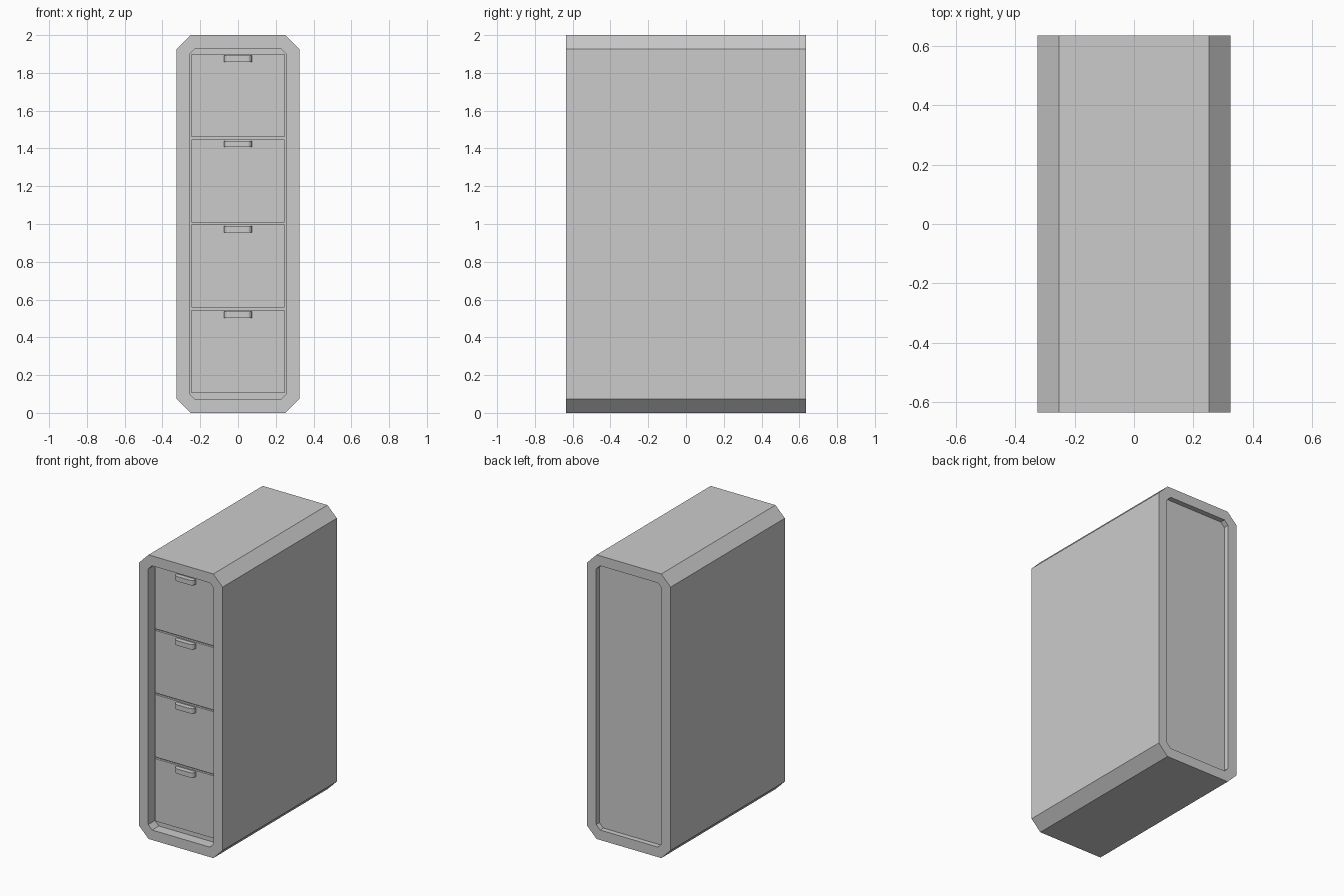
import bpy, bmesh, math

if "Cube" in bpy.data.objects:
    bpy.data.objects.remove(bpy.data.objects["Cube"])

HALF_DEPTH = 0.635
FRONT_RECESS = 0.075
BACK_RECESS = 0.037
DRAWER_FACE = -HALF_DEPTH + 0.06


def finish(bm, name):
    bmesh.ops.recalc_face_normals(bm, faces=bm.faces)
    mesh = bpy.data.meshes.new(name)
    bm.to_mesh(mesh)
    bm.free()
    ob = bpy.data.objects.new(name, mesh)
    bpy.context.collection.objects.link(ob)
    return ob


def octagon(bm, hx, hz, c, y):
    """Chamfered rectangle around z = 1, in the plane at y."""
    pts = [(hx, hz - c), (hx - c, hz), (c - hx, hz), (-hx, hz - c),
           (-hx, c - hz), (c - hx, -hz), (hx - c, -hz), (hx, c - hz)]
    return [bm.verts.new((x, y, 1 + z)) for x, z in pts]


# Cabinet shell: chamfered tube with a recess at the front and the back
bm = bmesh.new()
outer = (0.325, 1.0, 0.073)
inner = (0.255, 0.93, 0.03)
rings = [octagon(bm, *size, y) for size, y in (
    (inner, -HALF_DEPTH + FRONT_RECESS), (inner, -HALF_DEPTH),
    (outer, -HALF_DEPTH), (outer, HALF_DEPTH),
    (inner, HALF_DEPTH), (inner, HALF_DEPTH - BACK_RECESS))]
for a, b in zip(rings, rings[1:]):
    for i in range(8):
        j = (i + 1) % 8
        bm.faces.new((a[i], a[j], b[j], b[i]))
bm.faces.new(rings[0])
bm.faces.new(rings[-1])
finish(bm, "cabinet_shell")


def drawer_front(name, top, height=0.44, half_width=0.245):
    bm = bmesh.new()
    bmesh.ops.create_cube(bm, size=1)
    back = -HALF_DEPTH + FRONT_RECESS + 0.005
    for v in bm.verts:
        v.co.x *= 2 * half_width
        v.co.y = DRAWER_FACE if v.co.y < 0 else back
        v.co.z = top if v.co.z > 0 else top - height
    finish(bm, name)


def handle(name, top, height=0.034, half_width=0.075, reach=0.034, radius=0.026):
    """Pull bar with rounded outer corners, extruded downwards."""
    bm = bmesh.new()
    pts = [(-half_width, DRAWER_FACE + 0.005)]
    for side in (-1, 1):
        arc = [math.radians(22.5 * i) for i in range(5)]
        if side == 1:
            arc.reverse()
        for t in arc:
            pts.append((side * (half_width - radius + radius * math.cos(t)),
                        DRAWER_FACE - reach + radius - radius * math.sin(t)))
    pts.append((half_width, DRAWER_FACE + 0.005))
    face = bm.faces.new([bm.verts.new((x, y, top)) for x, y in pts])
    ext = bmesh.ops.extrude_face_region(bm, geom=[face], use_keep_orig=True)
    for v in ext["geom"]:
        if isinstance(v, bmesh.types.BMVert):
            v.co.z -= height
    finish(bm, name)


# Four drawers, each with a pull at the top
for k in range(4):
    top = 1.90 - 0.4515 * k
    drawer_front(f"drawer_front_{k + 1}", top)
    handle(f"drawer_handle_{k + 1}", top - 0.008)
